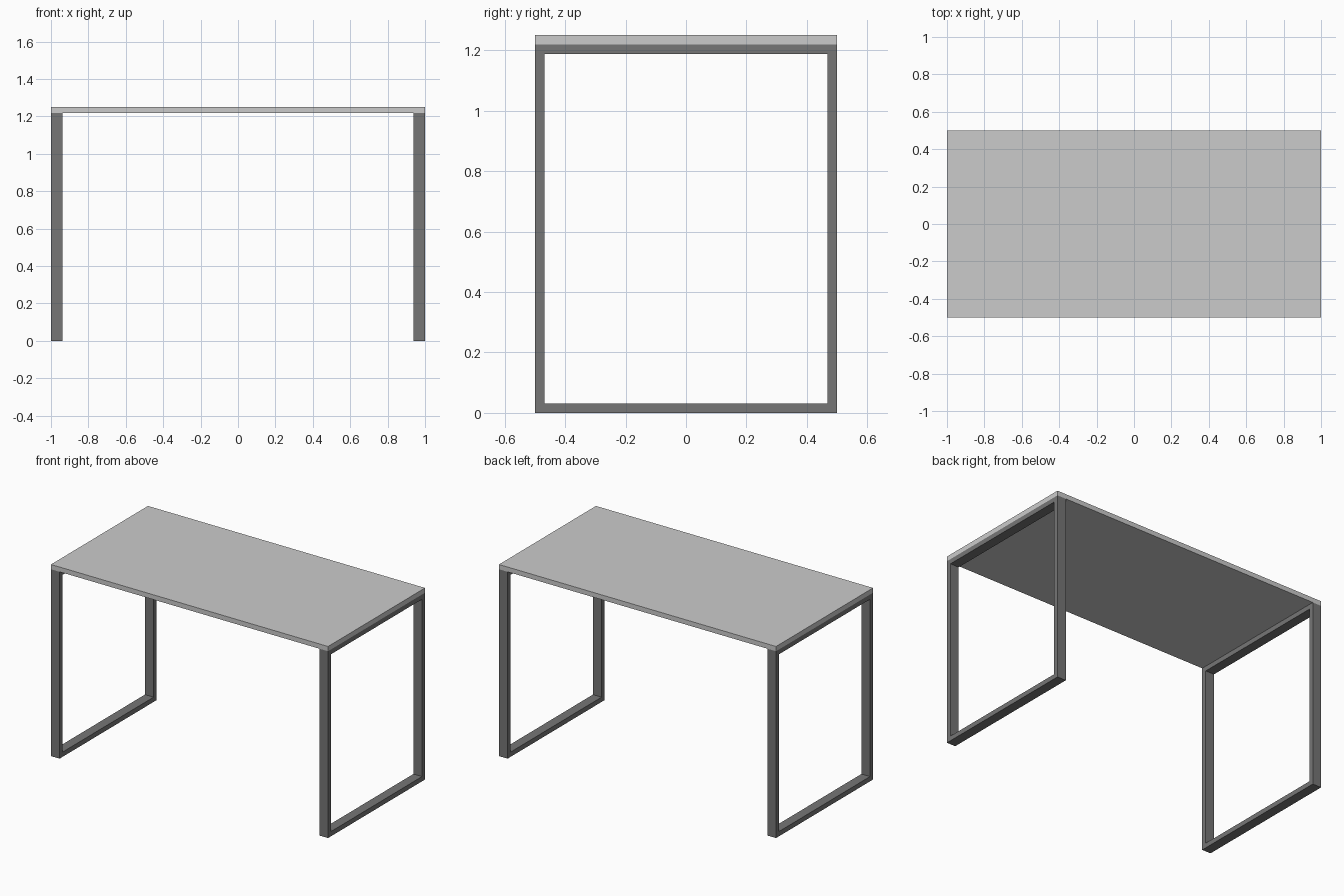
import bpy, bmesh
from mathutils import Matrix, Vector

if "Cube" in bpy.data.objects:
    bpy.data.objects.remove(bpy.data.objects["Cube"])

T = 0.03125          # board and tube thickness
W = 0.0625           # tube width along x
H = 1.25             # overall height


def make_object(name, bm, grey):
    bmesh.ops.recalc_face_normals(bm, faces=bm.faces)
    mesh = bpy.data.meshes.new(name)
    bm.to_mesh(mesh)
    bm.free()
    obj = bpy.data.objects.new(name, mesh)
    bpy.context.collection.objects.link(obj)
    mat = bpy.data.materials.new(name + "_grey")
    mat.diffuse_color = (grey, grey, grey, 1)
    mat.use_nodes = True
    mat.node_tree.nodes["Principled BSDF"].inputs["Base Color"].default_value = mat.diffuse_color
    mesh.materials.append(mat)
    return obj


# Table top: flat board
bm = bmesh.new()
bmesh.ops.create_cube(bm, size=1, matrix=Matrix.Translation((0, 0, H - T / 2))
                      @ Matrix.Diagonal((2, 1, T, 1)))
make_object("table_top", bm, 0.6)


# Leg frame: rectangular loop in the side plane, extruded to the tube width
def loop(bm, inset):
    y, lo, hi = 0.5 - inset, inset, H - T - inset
    return [bm.verts.new((1, a, b)) for a, b in ((-y, lo), (y, lo), (y, hi), (-y, hi))]


bm = bmesh.new()
outer, inner = loop(bm, 0), loop(bm, T)
for i in range(4):
    j = (i + 1) % 4
    bm.faces.new((outer[i], outer[j], inner[j], inner[i]))
ext = bmesh.ops.extrude_face_region(bm, geom=bm.faces[:], use_keep_orig=True)
bmesh.ops.translate(bm, vec=Vector((-W, 0, 0)),
                    verts=[g for g in ext["geom"] if isinstance(g, bmesh.types.BMVert)])
frame = make_object("leg_frames", bm, 0.18)

# Mirrored frame on the other side
frame.modifiers.new("mirror_left", 'MIRROR').use_axis = (True, False, False)
